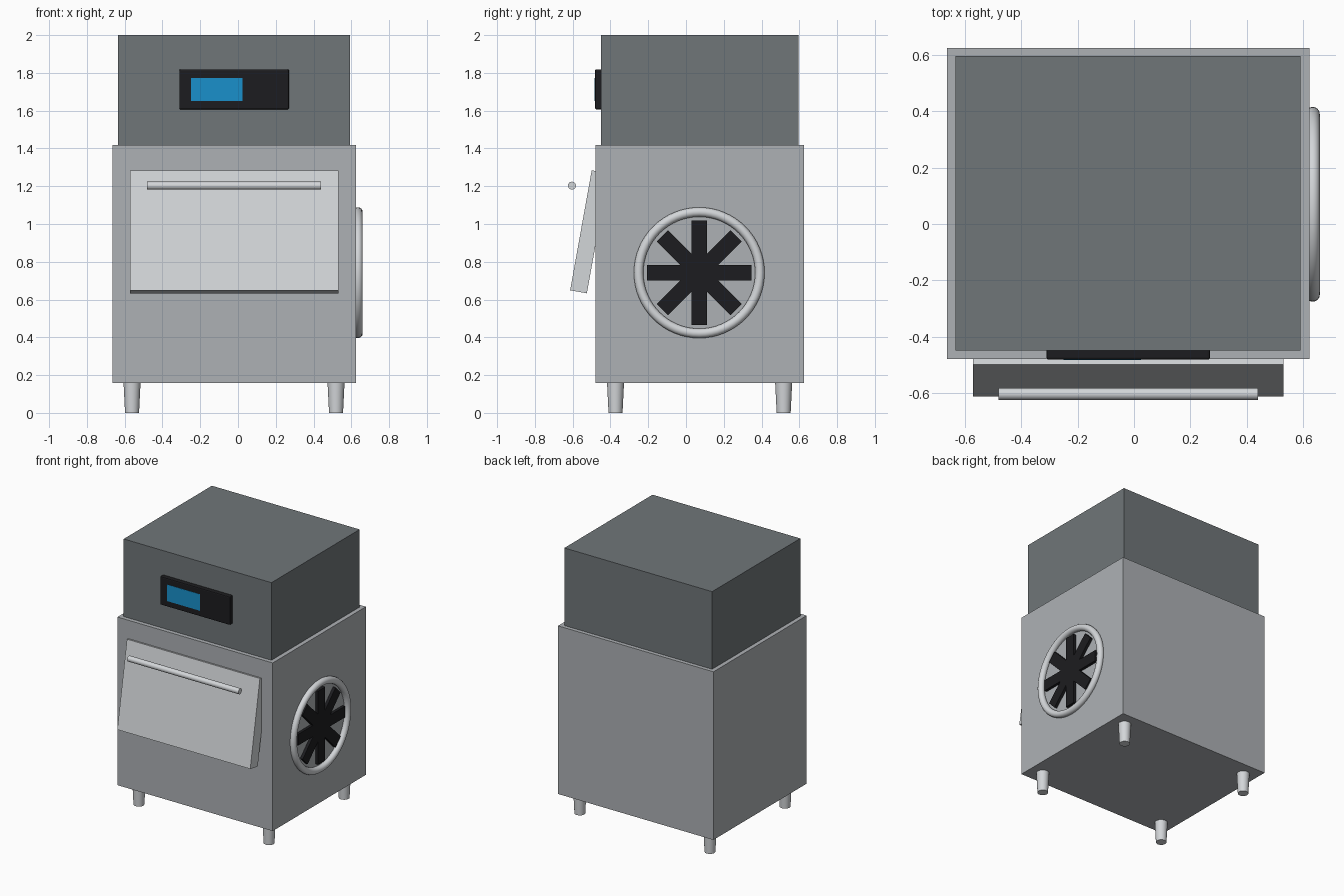
import bpy
import math

if "Cube" in bpy.data.objects:
    bpy.data.objects.remove(bpy.data.objects["Cube"])


def material(name, rgb):
    m = bpy.data.materials.new(name)
    m.diffuse_color = (*rgb, 1)
    m.use_nodes = True
    m.node_tree.nodes["Principled BSDF"].inputs["Base Color"].default_value = m.diffuse_color
    return m


steel = material("steel", (0.42, 0.44, 0.46))
slate = material("slate", (0.16, 0.18, 0.19))
black = material("black", (0.012, 0.012, 0.014))
blue = material("blue", (0.01, 0.28, 0.6))
chrome = material("chrome", (0.65, 0.67, 0.69))


def finish(name, mat):
    ob = bpy.context.object
    ob.name = name
    ob.data.materials.append(mat)
    return ob


def box(name, lo, hi, mat, bevel=0):
    centre = [(a + b) / 2 for a, b in zip(lo, hi)]
    bpy.ops.mesh.primitive_cube_add(size=1, location=centre)
    ob = finish(name, mat)
    ob.scale = [b - a for a, b in zip(lo, hi)]
    bpy.ops.object.transform_apply(location=False, rotation=False, scale=True)
    if bevel:
        mod = ob.modifiers.new("bevel", "BEVEL")
        mod.width, mod.segments = bevel, 2
    return ob


# Cabinet and top housing
box("oven_body", (-0.665, -0.48, 0.157), (0.624, 0.625, 1.418), steel)
box("top_housing", (-0.634, -0.449, 1.418), (0.592, 0.596, 2.0), slate)

# Control panel with display
box("control_panel", (-0.311, -0.482, 1.606), (0.27, -0.44, 1.819), black, 0.008)
box("display_screen", (-0.25, -0.484, 1.65), (0.024, -0.475, 1.774), blue)

# Door, leaning outward at the bottom
door = box("oven_door", (-0.572, -0.557, 0.636), (0.531, -0.467, 1.281), chrome)
door.rotation_euler.x = math.radians(-10.2)

# Door handle bar
bpy.ops.mesh.primitive_cylinder_add(vertices=24, radius=0.021, depth=0.922,
                                    location=(-0.021, -0.604, 1.203),
                                    rotation=(0, math.pi / 2, 0))
finish("door_handle", chrome)
bpy.ops.object.shade_smooth_by_angle()

# Side fan: ring and four crossing blade bars
FAN_Y, FAN_Z = 0.07, 0.742
bpy.ops.mesh.primitive_torus_add(major_radius=0.321, minor_radius=0.025,
                                 major_segments=64, minor_segments=16,
                                 location=(0.635, FAN_Y, FAN_Z),
                                 rotation=(0, math.pi / 2, 0))
finish("fan_ring", chrome)
bpy.ops.object.shade_smooth_by_angle()
for i in range(4):
    bar = box(f"fan_blade_{i + 1}", (0.61, FAN_Y - 0.042, FAN_Z - 0.276),
              (0.645, FAN_Y + 0.042, FAN_Z + 0.276), black)
    bar.rotation_euler.x = i * math.pi / 4

# Tapered legs
for sx, side in ((-1, "left"), (1, "right")):
    for sy, end in ((-1, "front"), (1, "back")):
        bpy.ops.mesh.primitive_cone_add(
            vertices=24, radius1=0.037, radius2=0.045, depth=0.16,
            location=(-0.021 + sx * 0.54, 0.072 + sy * 0.445, 0.08))
        finish(f"{end}_{side}_leg", chrome)
        bpy.ops.object.shade_smooth_by_angle()
